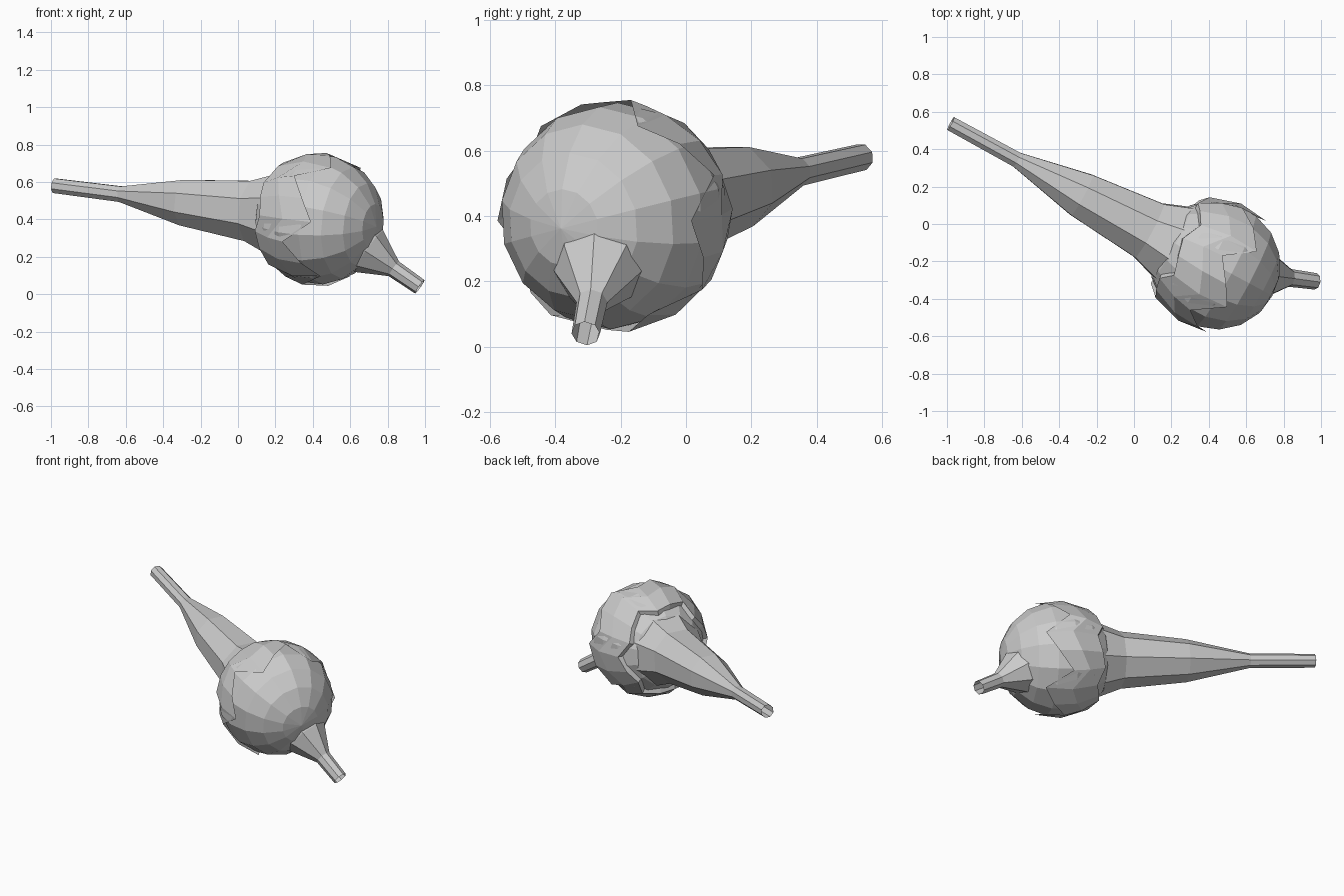
import bpy, bmesh, math
from mathutils import Vector, Matrix

if "Cube" in bpy.data.objects:
    bpy.data.objects.remove(bpy.data.objects["Cube"])

CENTRE = Vector((0.435, -0.22, 0.4))
AXIS = Vector((0.876, -0.469, -0.11)).normalized()   # away from the long neck


def frame(d):
    side = d.cross(Vector((0, 0, 1))).normalized()
    return side, side.cross(d)


def ring(bm, centre, d, radius, sides, phase=0.0):
    u, v = frame(d)
    return [bm.verts.new(centre + radius * (math.cos(a) * u + math.sin(a) * v))
            for a in (2 * math.pi * (i + phase) / sides for i in range(sides))]


def bridge(bm, a, b):
    n = len(a)
    for i in range(n):
        bm.faces.new((a[i], a[(i + 1) % n], b[(i + 1) % n], b[i]))


def finish(name, bm):
    bmesh.ops.recalc_face_normals(bm, faces=bm.faces)
    mesh = bpy.data.meshes.new(name)
    bm.to_mesh(mesh)
    bm.free()
    ob = bpy.data.objects.new(name, mesh)
    bpy.context.collection.objects.link(ob)
    return ob


def tube(name, stations, sides, d, phase=0.0):
    """Open faceted tube through (x, y, z, radius) stations."""
    bm = bmesh.new()
    rings = [ring(bm, Vector(s[:3]), d, s[3], sides, phase) for s in stations]
    for a, b in zip(rings, rings[1:]):
        bridge(bm, a, b)
    return finish(name, bm)


# Round body, poles in line with the neck
u, v = frame(AXIS)
turn = Matrix((u, v, AXIS)).transposed().to_4x4()
bm = bmesh.new()
bmesh.ops.create_uvsphere(bm, u_segments=14, v_segments=9, radius=0.348,
                          matrix=Matrix.Translation(CENTRE) @ turn)
finish("body", bm)

# Jagged raised band wrapped round the neck side of the body
bm = bmesh.new()
N = 18
front = (0.13, 0.06, -0.03)
back = (-0.25, -0.20, -0.23)
rows = []
for k in range(4):
    row = []
    for i in range(N):
        f, b = front[i % 3], back[(i + 1) % 3]
        t = b + (f - b) * (0, 0, 0.5, 1)[k]
        r = math.sqrt(0.355 ** 2 - t * t) + (-0.03, 0.012, 0.002, 0.006)[k]
        a = 2 * math.pi * i / N
        row.append(bm.verts.new(CENTRE + AXIS * t + r * (math.cos(a) * u + math.sin(a) * v)))
    rows.append(row)
for a, b in zip(rows, rows[1:]):
    bridge(bm, a, b)
finish("jagged_band", bm)

# Long tapering neck
tube("long_neck", [(0.27, -0.13, 0.42, 0.255),
                   (0.08, -0.035, 0.445, 0.175),
                   (-0.28, 0.155, 0.49, 0.132),
                   (-0.625, 0.343, 0.535, 0.045),
                   (-0.98, 0.537, 0.58, 0.042)], 8, -AXIS, 0.5)

# Short spout, low on the other side
SPOUT = Vector((0.135, -0.02, -0.095)).normalized()
tube("short_spout", [(0.63, -0.26, 0.28, 0.15),
                     (0.70, -0.27, 0.23, 0.135),
                     (0.833, -0.288, 0.136, 0.048),
                     (0.972, -0.307, 0.04, 0.044)], 8, SPOUT)
